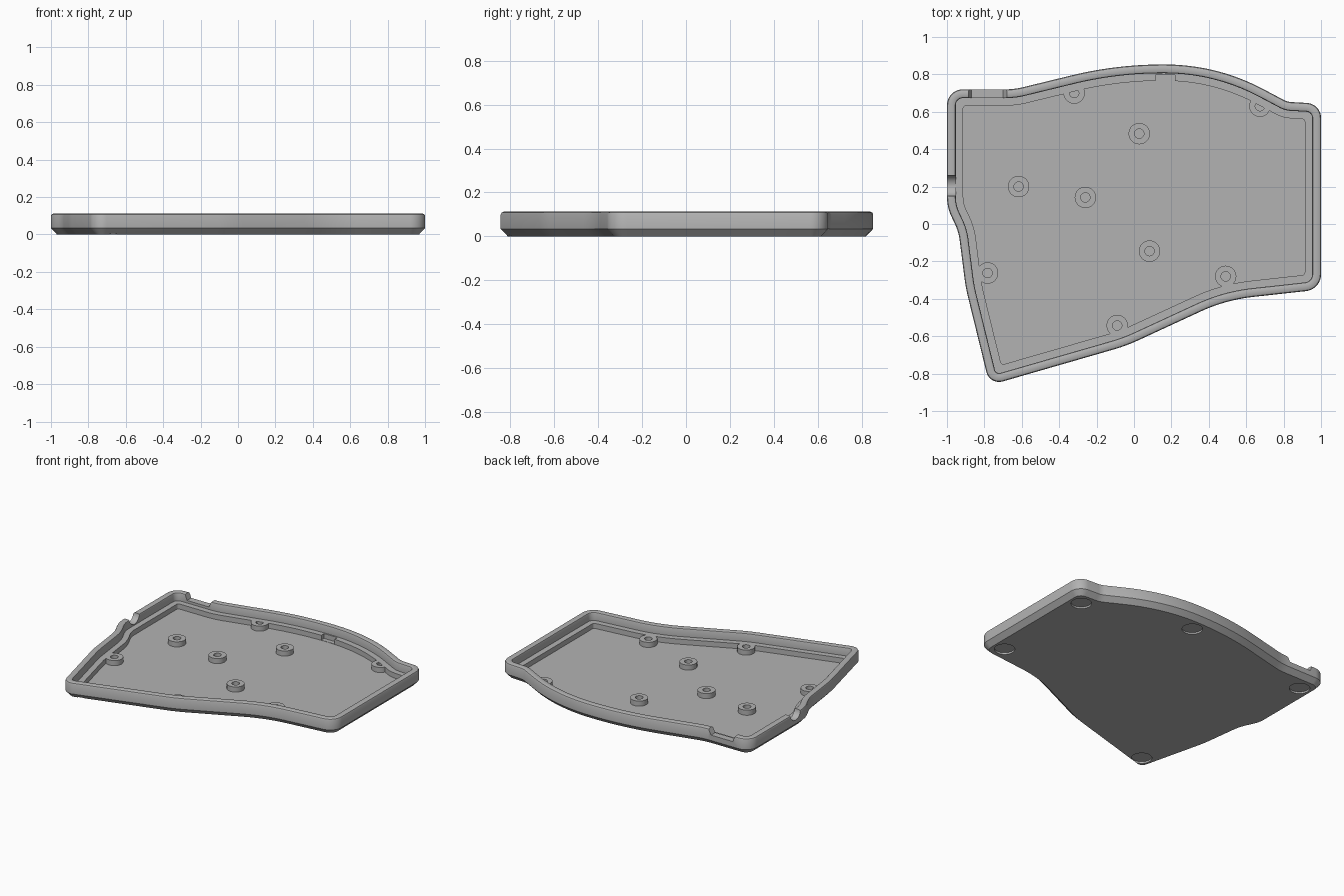
import bpy, bmesh, math
from mathutils import Vector, Matrix

if "Cube" in bpy.data.objects:
    bpy.data.objects.remove(bpy.data.objects["Cube"])

LEDGE, FLOOR, TOP = 0.054, 0.018, 0.112

grey = bpy.data.materials.new("plain grey")
grey.diffuse_color = (0.45, 0.45, 0.45, 1)
grey.use_nodes = True
grey.node_tree.nodes["Principled BSDF"].inputs["Base Color"].default_value = grey.diffuse_color

# Outline corners, clockwise from back left: x, y, fillet radius
CORNERS = [
    (-1, .72, .085), (-.64, .72, .4), (-.094, .853, 2.05), (.443, .853, 1.12),
    (.82, .653, .1), (1, .643, .08), (1, -.35, .09), (.49, -.406, .9),
    (-.04, -.651, .95), (-.772, -.862, .07), (-.9, -.34, .9),
    (-.938, -.04, .3), (-1, .09, .25)]


def outline(off, steps=10):
    """Filleted outline, moved inward by off."""
    pts = [Vector(c[:2]) for c in CORNERS]
    n, out = len(pts), []
    for i, p in enumerate(pts):
        d1 = (p - pts[i - 1]).normalized()
        d2 = (pts[(i + 1) % n] - p).normalized()
        n1, n2 = Vector((d1.y, -d1.x)), Vector((d2.y, -d2.x))
        miter = (n1 + n2) / (1 + n1.dot(n2))
        s = 1 if d1.x * d2.y - d1.y * d2.x < 0 else -1
        r = max(CORNERS[i][2] - s * off, 0.015)
        centre = p + miter * (off + s * r)
        for k in range(steps + 1):
            out.append(centre - s * r * n1.slerp(n2, k / steps))
    return out


def finish(bm, name):
    bmesh.ops.recalc_face_normals(bm, faces=bm.faces)
    me = bpy.data.meshes.new(name)
    bm.to_mesh(me)
    bm.free()
    ob = bpy.data.objects.new(name, me)
    bpy.context.collection.objects.link(ob)
    me.materials.append(grey)
    return ob


def smooth(ob):
    bpy.ops.object.select_all(action='DESELECT')
    ob.select_set(True)
    bpy.context.view_layer.objects.active = ob
    bpy.ops.object.shade_smooth_by_angle(angle=math.radians(30))


def loft(bm, rings, cap=True, closed=False):
    loops = [[bm.verts.new(v) for v in ring] for ring in rings]
    pairs = list(zip(loops, loops[1:])) + ([(loops[-1], loops[0])] if closed else [])
    for a, b in pairs:
        for i in range(len(a)):
            j = (i + 1) % len(a)
            bm.faces.new((a[i], a[j], b[j], b[i]))
    if cap:
        bm.faces.new(loops[0])
        bm.faces.new(loops[-1])


# Tray: chamfered base, rounded rim, inner ledge and floor
PROFILE = [(.032, 0), (0, .034), (0, TOP - .012), (.004, TOP - .004), (.012, TOP),
           (.037, TOP), (.044, TOP - .003), (.047, TOP - .01), (.047, LEDGE),
           (.087, LEDGE), (.087, FLOOR)]
bm = bmesh.new()
loft(bm, [[(p.x, p.y, z) for p in outline(off)] for off, z in PROFILE])
tray = finish(bm, "tray")

# Cutters: foot recesses, cable notches and ledge slot
bm = bmesh.new()
for x, y in [(.885, .53), (.13, .735), (-.885, .595), (-.685, -.74), (.885, -.235)]:
    bmesh.ops.create_cone(bm, cap_ends=True, segments=40, radius1=.066, radius2=.066,
                          depth=.04, matrix=Matrix.Translation((x, y, -.008)))
bmesh.ops.create_cone(bm, cap_ends=True, segments=40, radius1=.056, radius2=.056, depth=.12,
                      matrix=Matrix.Translation((-.98, .205, .117)) @ Matrix.Rotation(math.pi / 2, 4, 'Y'))
loft(bm, [[(x, y, z) for x, z in ((-.895, .14), (-.87, .072), (-.70, .072), (-.665, .14))]
          for y in (.66, .78)])
bmesh.ops.create_cube(bm, size=1, matrix=Matrix.Translation((.1675, .747, .045))
                      @ Matrix.Diagonal((.105, .1, .05, 1)))
cutter = finish(bm, "cutter")
cutter.hide_render = True

mod = tray.modifiers.new("cuts", 'BOOLEAN')
mod.operation, mod.solver, mod.object = 'DIFFERENCE', 'EXACT', cutter
bpy.context.view_layer.objects.active = tray
bpy.ops.object.modifier_apply(modifier=mod.name)
bpy.data.objects.remove(cutter)
smooth(tray)

# Screw bosses
BOSSES = [(-.32, .70), (.673, .63), (.028, .483), (-.617, .20), (-.26, .142),
          (.083, -.145), (-.783, -.262), (.49, -.28), (-.09, -.543)]
for i, (x, y) in enumerate(BOSSES):
    bm = bmesh.new()
    rings = []
    for r, z in [(.057, FLOOR - .004), (.057, LEDGE), (.025, LEDGE), (.025, FLOOR - .004)]:
        rings.append([(x + r * math.cos(a * math.pi / 20), y + r * math.sin(a * math.pi / 20), z)
                      for a in range(40)])
    loft(bm, rings, cap=False, closed=True)
    smooth(finish(bm, f"screw_boss_{i + 1}"))
